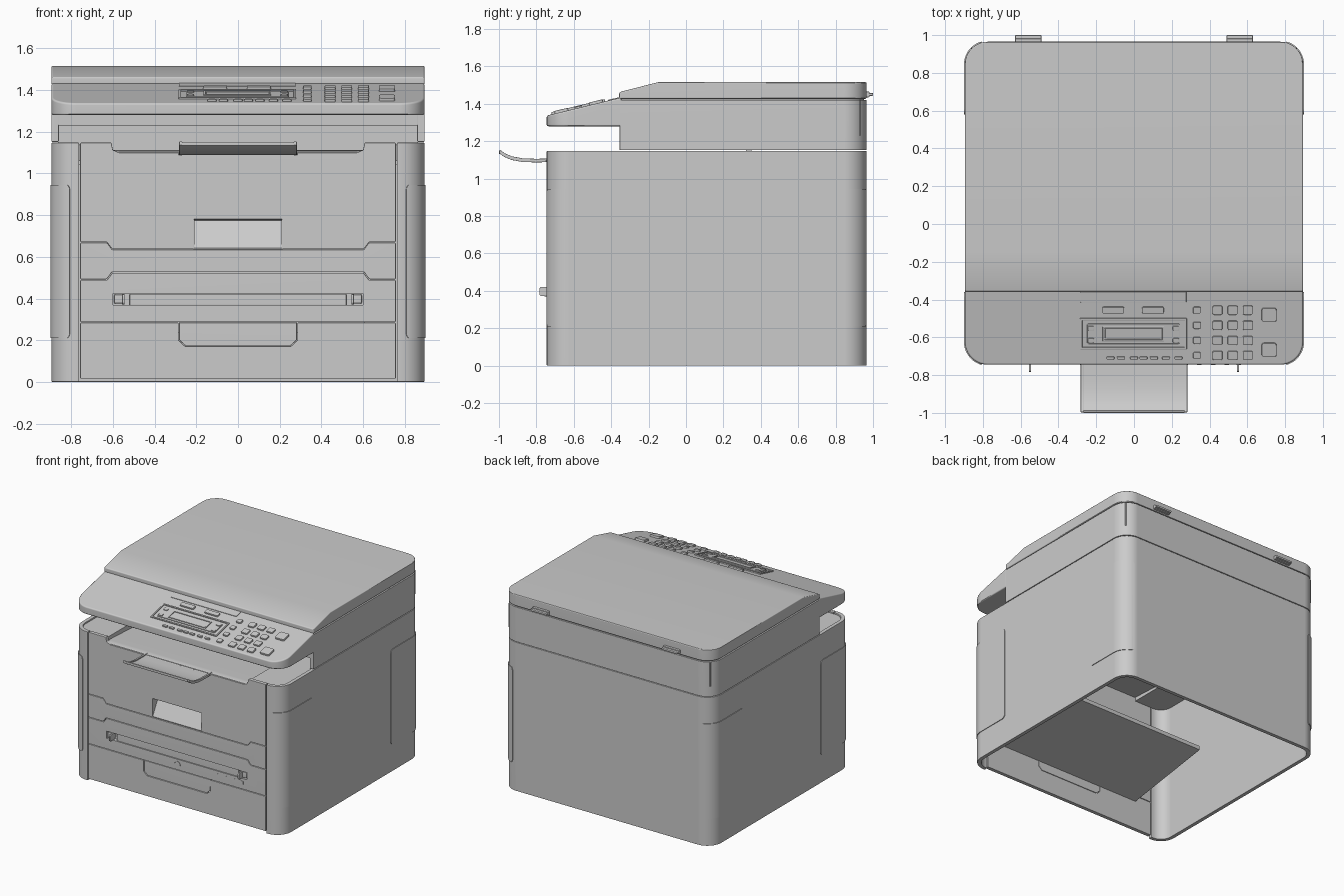
import bpy, bmesh, math
from mathutils import Vector

if "Cube" in bpy.data.objects:
    bpy.data.objects.remove(bpy.data.objects["Cube"])

X, Y0, Y1, R = 0.895, -0.745, 0.965, 0.12   # body half width, front, back, corner radius


def ext(name, pts, axis, a, b, bevel=0.004, cut=None, seg=2):
    """Extrude a 2D outline along an axis, optionally slice off a top, and bevel sharp edges."""
    put = {'x': lambda p, d: (d, p[0], p[1]),
           'y': lambda p, d: (p[0], d, p[1]),
           'z': lambda p, d: (p[0], p[1], d)}[axis]
    bm = bmesh.new()
    lo = [bm.verts.new(put(p, a)) for p in pts]
    hi = [bm.verts.new(put(p, b)) for p in pts]
    n = len(pts)
    bm.faces.new(lo)
    bm.faces.new(hi[::-1])
    for i in range(n):
        j = (i + 1) % n
        bm.faces.new((lo[i], hi[i], hi[j], lo[j]))
    bmesh.ops.recalc_face_normals(bm, faces=bm.faces)
    if cut:
        bmesh.ops.bisect_plane(bm, geom=bm.verts[:] + bm.edges[:] + bm.faces[:],
                               plane_co=cut[0], plane_no=cut[1], clear_outer=True)
        bmesh.ops.holes_fill(bm, edges=[e for e in bm.edges if e.is_boundary], sides=0)
        bmesh.ops.recalc_face_normals(bm, faces=bm.faces)
    if bevel:
        sharp = [e for e in bm.edges if e.calc_face_angle(0) > 0.6]
        bmesh.ops.bevel(bm, geom=sharp, offset=bevel, segments=seg, profile=0.5,
                        affect='EDGES', clamp_overlap=True)
    me = bpy.data.meshes.new(name)
    bm.to_mesh(me)
    bm.free()
    ob = bpy.data.objects.new(name, me)
    bpy.context.collection.objects.link(ob)
    return ob


def rect(x0, x1, y0, y1):
    return [(x0, y0), (x1, y0), (x1, y1), (x0, y1)]


def box(name, xs, ys, zs, bevel=0.003):
    return ext(name, rect(*xs, *ys), 'z', *zs, bevel)


def arc(cx, cy, r, a0, a1, n=10):
    return [(cx + r * math.cos(math.radians(a0 + (a1 - a0) * i / n)),
             cy + r * math.sin(math.radians(a0 + (a1 - a0) * i / n))) for i in range(n + 1)]


def sym(half):
    """Close a right-hand half outline with its mirror image."""
    return half + [(-x, y) for x, y in reversed(half)]


def front_arc(i=0, a0=-90):
    return arc(X - R, Y0 + R, R - i, a0, 0)


def back_arc(i=0):
    return arc(X - R, Y1 - R, R - i, 0, 90)


def round_rect(w, h, r):
    q = arc(w / 2 - r, h / 2 - r, r, 0, 90, 4)
    right = [(x, -y) for x, y in reversed(q)] + q
    return sym(right)


# --- body shell: back, sides and front columns, open below ---
T = 0.03
outer = sym([(0.762, Y0)] + front_arc() + back_arc())
inner = sym([(0.762, Y0 + T)] + front_arc(T) + back_arc(T))
ext("body_shell", outer + inner[::-1], 'z', 0, 1.148)

# --- corner access panels wrapping the four corners ---
for sx in (1, -1):
    for back in (False, True):
        o = front_arc(-0.005, -75) + [(X + 0.005, -0.36)]
        i = front_arc(0.006, -75) + [(X - 0.006, -0.36)]
        pts = [(sx * x, (Y0 + Y1 - y) if back else y) for x, y in o + i[::-1]]
        p = ext("corner_panel", pts, 'z', 0.21, 0.945, 0)
        bm = bmesh.new()
        bm.from_mesh(p.data)
        ends = [e for e in bm.edges if e.calc_length() < 0.013
                and abs(e.verts[0].co.z - e.verts[1].co.z) < 1e-5]
        bmesh.ops.bevel(bm, geom=ends, offset=0.03, segments=5, profile=0.5, affect='EDGES')
        bm.to_mesh(p.data)
        bm.free()

# --- front panels ---
PY = (Y0, Y0 + 0.03)
ext("upper_door", sym([(0.57, 1.10), (0.6, 1.113), (0.608, 1.148), (0.757, 1.148), (0.757, 0.671),
                       (0.63, 0.671), (0.605, 0.637), (0.21, 0.637), (0.21, 0.78)]), 'y', *PY)
ext("middle_panel", sym([(0.603, 0.634), (0.628, 0.668), (0.757, 0.668), (0.757, 0.492),
                         (0.63, 0.492), (0.605, 0.526)]), 'y', *PY)
low = ext("lower_panel", sym([(0.603, 0.523), (0.628, 0.489), (0.757, 0.489), (0.757, 0.287)]), 'y', *PY)
ext("paper_cassette", sym([(0.255, 0.172), (0.285, 0.2), (0.285, 0.284), (0.757, 0.284),
                           (0.757, 0.015)]), 'y', *PY)
ext("cassette_grip", sym([(0.253, 0.174), (0.283, 0.202), (0.283, 0.284)]), 'y', Y0 + 0.003, Y0 + 0.03)

# manual feed slot cut through the lower panel
cutter = box("slot_cutter", (-0.6, 0.6), (Y0 - 0.1, Y0 + 0.1), (0.37, 0.425), 0)
mod = low.modifiers.new("slot", 'BOOLEAN')
mod.operation, mod.object, mod.solver = 'DIFFERENCE', cutter, 'EXACT'
bpy.context.view_layer.objects.active = low
bpy.ops.object.modifier_apply(modifier="slot")
bpy.data.objects.remove(cutter)
box("slot_flap", (-0.52, 0.52), (Y0 + 0.008, Y0 + 0.03), (0.368, 0.422))
box("slot_back", (-0.61, 0.61), (Y0 + 0.035, Y0 + 0.045), (0.25, 0.44), 0)
for s in (1, -1):
    xs = sorted((s * 0.545, s * 0.595))
    box("slot_guide", xs, (Y0 + 0.003, Y0 + 0.04), (0.375, 0.42), 0.008)
    ext("guide_fin", [(Y0 + 0.02, 0.37), (-0.777, 0.372), (-0.784, 0.38), (-0.784, 0.412),
                      (-0.777, 0.42), (Y0 + 0.02, 0.422)], 'x', s * 0.55 - 0.006, s * 0.55 + 0.006, 0.002)
# paper size marks and arch
for x in (0.345, 0.42, 0.49, 0.555):
    box("paper_mark", (x - 0.012, x + 0.012), (Y0 - 0.002, Y0 + 0.005), (0.325, 0.35), 0)
ext("slot_arch", arc(0, 0.325, 0.03, 0, 180) + arc(0, 0.325, 0.022, 180, 0), 'y', Y0 - 0.002, Y0 + 0.005, 0)
# sloping feed plate inside the body
ext("feed_plate", [(-0.71, 0.235), (0.0, 0.345), (0.0, 0.375), (-0.71, 0.25)], 'x', -0.61, 0.61, 0)

# door handle pocket
ext("handle_pocket", [(Y0 + 0.005, 0.636), (-0.66, 0.77), (-0.66, 0.785), (Y0 + 0.01, 0.785),
                      (Y0 + 0.01, 0.779), (-0.668, 0.775), (Y0 + 0.003, 0.642)], 'x', -0.212, 0.212, 0)
for s in (1, -1):
    ext("pocket_side", [(Y0 + 0.005, 0.636), (-0.66, 0.785), (Y0 + 0.005, 0.785)],
        'x', s * 0.209, s * 0.213, 0)

# --- paper output tray recessed in the body top, with raised side decks ---
ext("output_tray", [(-0.738, 1.09), (-0.738, 1.103), (-0.70, 1.112), (0.32, 1.06),
                    (0.32, 1.04), (-0.70, 1.09)], 'x', -0.75, 0.75, 0.002)
for s in (1, -1):
    deck = [(0.61, Y0 + T)] + front_arc(T) + [(X - T, 0.35), (0.61, 0.35)]
    ext("tray_side_deck", [(s * x, y) for x, y in deck], 'z', 1.06, 1.138, 0.003)
box("cavity_back", (-0.864, 0.864), (0.32, 0.35), (1.04, 1.24), 0)

# extending paper flap, curling upward, with a rim
flap = [(-0.70, 1.10), (-0.80, 1.098), (-0.87, 1.1), (-0.93, 1.111), (-0.97, 1.128), (-0.995, 1.147)]
ext("paper_flap", flap + [(y - 0.002, z - 0.01) for y, z in reversed(flap)], 'x', -0.28, 0.28, 0.002)
for s in (1, -1):
    xs = sorted((s * 0.268, s * 0.282))
    ext("flap_rim", [(y, z + 0.008) for y, z in flap] + [(y - 0.003, z - 0.011) for y, z in reversed(flap)],
        'x', *xs, 0.002)
box("flap_lip", (-0.27, 0.27), (-1.0, -0.988), (1.132, 1.151), 0.004)
box("flap_mount", (-0.285, 0.285), (-0.748, -0.70), (1.088, 1.1), 0.003)

# --- scanner body: side and back walls, ceiling of the output cavity ---
wo = sym([(X, -0.355)] + back_arc())
wi = sym([(X - 0.035, -0.355)] + back_arc(0.035))
ext("scanner_wall", wo + wi[::-1], 'z', 1.152, 1.421, 0.003)
box("scanner_underside", (-0.862, 0.862), (-0.355, 0.935), (1.23, 1.42), 0.004)
# control deck with sloping top, rounded front corners
slope = 0.095 / 0.39
ext("control_deck", sym(front_arc() + [(X, -0.345)]), 'z', 1.28, 1.45, 0.009,
    (Vector((0, Y0, 1.337)), Vector((0, -0.095, 0.39))), 3)

# --- scanner lid ---
ext("lid_gasket", sym([(X - 0.012, -0.345)] + back_arc(0.012)), 'z', 1.41, 1.44, 0)
ext("scanner_lid", sym([(X, -0.357)] + back_arc()), 'z', 1.427, 1.516, 0.007,
    (Vector((0, -0.355, 1.463)), Vector((0, -0.05, 0.195))), 3)
for s in (1, -1):
    xs = sorted((s * 0.49, s * 0.63))
    box("lid_hinge", xs, (0.94, 0.982), (1.435, 1.466), 0.006)
    box("hinge_tab", xs, (0.97, 1.0), (1.442, 1.458), 0.005)


# --- controls lying on the sloping deck ---
def key(name, x, y, w, h, top=0.012, r=0.008):
    ob = ext(name, round_rect(w, h, min(r, h / 2.2)), 'z', -0.01, top, 0.003)
    ob.location = (x, y, 1.337 + (y - Y0) * slope)
    ob.rotation_euler.x = math.atan(slope)


def frame(name, x, y, w, h, t, top):
    for s in (1, -1):
        key(name, x, y + s * (h - t) / 2, w, t, top, 0.003)
        key(name, x + s * (w - t) / 2, y, t, h, top, 0.003)


frame("display_surround", -0.003, -0.58, 0.565, 0.165, 0.012, 0.008)
key("display_plate", -0.003, -0.58, 0.49, 0.11, 0.006)
frame("screen_frame", -0.003, -0.58, 0.325, 0.08, 0.01, 0.012)
key("screen", -0.003, -0.58, 0.3, 0.06, 0.008)
for x in (-0.11, 0.10):
    key("mode_button", x, -0.455, 0.115, 0.036)
for x in (-0.125, -0.07, 0.0, 0.05, 0.105, 0.17, 0.235):
    key("function_button", x, -0.708, 0.042, 0.016)
for x in (-0.228, 0.222):
    for y in (-0.55, -0.615):
        key("menu_button", x, y, 0.035, 0.025)
for y in (-0.455, -0.535, -0.615, -0.695):
    key("quick_button", 0.333, y, 0.04, 0.036)
    for x in (0.442, 0.522, 0.602):
        key("keypad_button", x, y, 0.052, 0.048)
for y in (-0.48, -0.665):
    key("start_stop_button", 0.715, y, 0.078, 0.075, 0.014, 0.012)
key("label_plate", -0.003, -0.387, 0.56, 0.06, 0.004, 0.004)

# smooth shading with crisp edges and flat-looking panels
bpy.ops.object.select_all(action='SELECT')
bpy.ops.object.shade_smooth_by_angle(angle=math.radians(30))
for ob in bpy.context.selected_objects:
    ob.modifiers.new("flat_panels", 'WEIGHTED_NORMAL').keep_sharp = True
